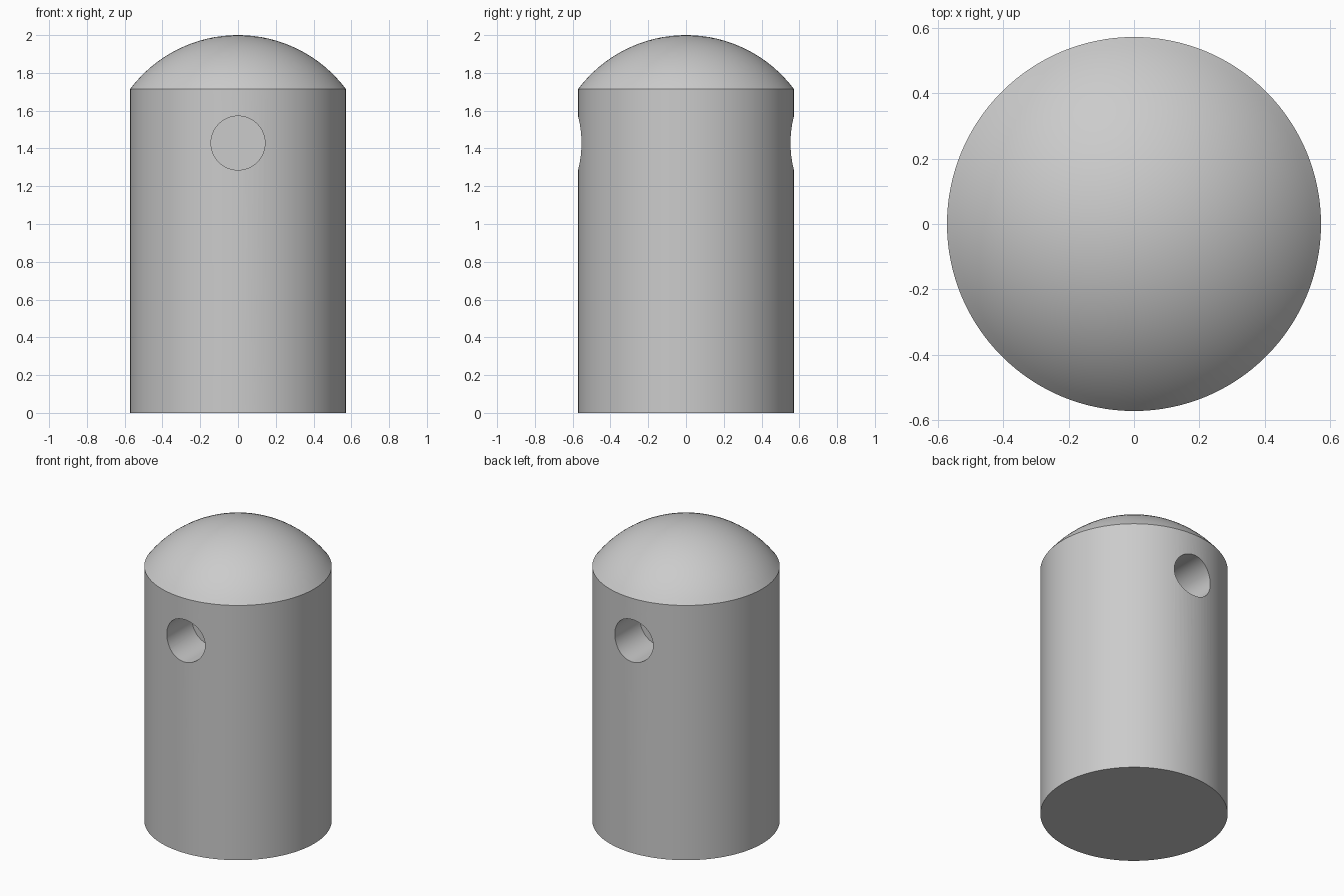
import bpy, bmesh, math
from mathutils import Matrix

old = bpy.data.objects.get("Cube")
if old:
    bpy.data.objects.remove(old, do_unlink=True)

U = 2 / 7            # design module: dome height, hole diameter, hole depth
RADIUS = 2 * U
WALL_TOP = 6 * U
DOME_R = 2.5 * U     # sphere radius of the crown
HOLE_Z = 5 * U

grey = bpy.data.materials.new("plain grey")
grey.use_nodes = True
colour = (0.6, 0.6, 0.6, 1)
grey.diffuse_color = colour
grey.node_tree.nodes["Principled BSDF"].inputs["Base Color"].default_value = colour


def make_object(name, bm):
    bmesh.ops.recalc_face_normals(bm, faces=bm.faces)
    mesh = bpy.data.meshes.new(name)
    bm.to_mesh(mesh)
    bm.free()
    mesh.materials.append(grey)
    obj = bpy.data.objects.new(name, mesh)
    bpy.context.collection.objects.link(obj)
    return obj


# Domed body: spin a half profile around z
bm = bmesh.new()
rim_angle = math.asin(RADIUS / DOME_R)
STEPS = 16
profile = [(0, 0), (RADIUS, 0), (RADIUS, WALL_TOP)]
for i in range(1, STEPS + 1):
    a = rim_angle * (1 - i / STEPS)
    profile.append((DOME_R * math.sin(a), 2 - DOME_R + DOME_R * math.cos(a)))
verts = [bm.verts.new((r, 0, z)) for r, z in profile]
edges = [bm.edges.new(pair) for pair in zip(verts, verts[1:])]
bmesh.ops.spin(bm, geom=verts + edges, cent=(0, 0, 0), axis=(0, 0, 1),
               angle=math.tau, steps=128, use_merge=True)
bmesh.ops.remove_doubles(bm, verts=bm.verts, dist=1e-5)
body = make_object("domed_body", bm)

# Blind, flat-bottomed holes in the front and back
bm = bmesh.new()
for side in (-1, 1):
    place = Matrix.Translation((0, side * 2 * U, HOLE_Z)) @ Matrix.Rotation(math.pi / 2, 4, "X")
    bmesh.ops.create_cone(bm, cap_ends=True, segments=64, radius1=U / 2,
                          radius2=U / 2, depth=2 * U, matrix=place)
cutter = make_object("hole_cutter", bm)
cutter.hide_render = True

cut = body.modifiers.new("holes", "BOOLEAN")
cut.operation = "DIFFERENCE"
cut.solver = "EXACT"
cut.object = cutter
bpy.ops.object.select_all(action="DESELECT")
body.select_set(True)
bpy.context.view_layer.objects.active = body
bpy.ops.object.modifier_apply(modifier=cut.name)
bpy.data.objects.remove(cutter, do_unlink=True)

bpy.ops.object.shade_smooth_by_angle(angle=math.radians(30))
